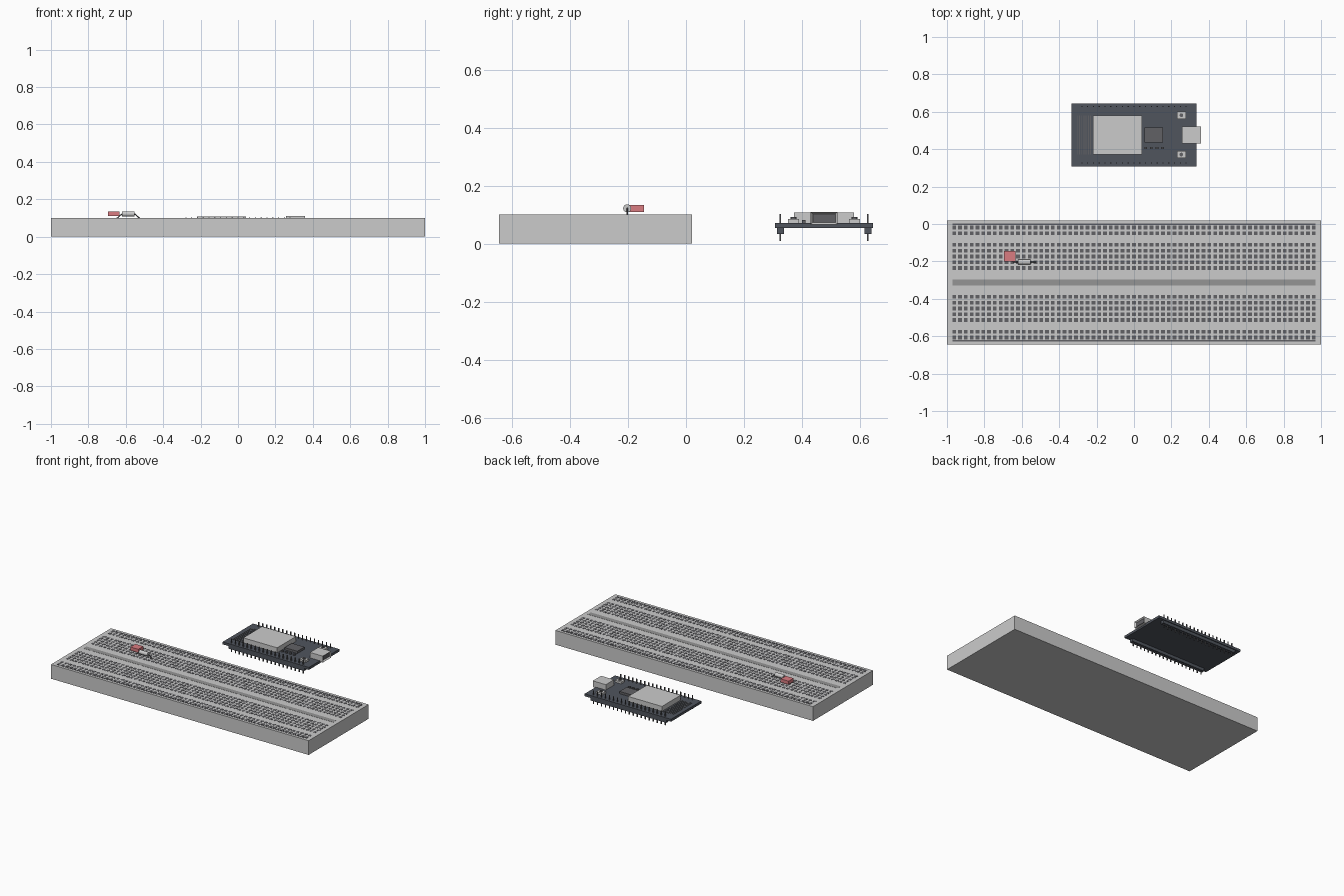
import bpy, bmesh, math
from mathutils import Matrix, Vector

if "Cube" in bpy.data.objects:
    bpy.data.objects.remove(bpy.data.objects["Cube"])


def mat(name, r, g, b):
    m = bpy.data.materials.new(name)
    m.diffuse_color = (r, g, b, 1)
    m.use_nodes = True
    m.node_tree.nodes["Principled BSDF"].inputs["Base Color"].default_value = m.diffuse_color
    return m


DARK = mat("dark_grey", 0.12, 0.12, 0.13)
PCB = mat("circuit_board_black", 0.08, 0.09, 0.11)
RED = mat("clear_red", 0.7, 0.2, 0.22)


def boxes(name, items, material=None):
    """One object from boxes given as (x0, x1, y0, y1, z0, z1)."""
    bm = bmesh.new()
    for x0, x1, y0, y1, z0, z1 in items:
        m = (Matrix.Translation(((x0 + x1) / 2, (y0 + y1) / 2, (z0 + z1) / 2))
             @ Matrix.Diagonal((x1 - x0, y1 - y0, z1 - z0, 1)))
        bmesh.ops.create_cube(bm, size=1, matrix=m)
    return finish(name, bm, material)


def rods(name, items, sides=12, material=None):
    """One object from cylinders given as (start, end, radius)."""
    bm = bmesh.new()
    for a, b, r in items:
        a, b = Vector(a), Vector(b)
        rot = (b - a).to_track_quat('Z', 'Y').to_matrix().to_4x4()
        bmesh.ops.create_cone(bm, cap_ends=True, segments=sides, radius1=r, radius2=r,
                              depth=(b - a).length,
                              matrix=Matrix.Translation((a + b) / 2) @ rot)
    return finish(name, bm, material)


def finish(name, bm, material):
    me = bpy.data.meshes.new(name)
    bm.to_mesh(me)
    bm.free()
    ob = bpy.data.objects.new(name, me)
    bpy.context.collection.objects.link(ob)
    if material:
        me.materials.append(material)
    return ob


# Breadboard body
TOP, MID, P = 0.1, -0.3125, 0.031
boxes("breadboard_body", [(-1, 1, -0.645, 0.02, 0, TOP)])

# Contact holes: five rows and two rail rows on either side of the channel
holes = []
for side in (1, -1):
    for i in (0, 1, 2, 3, 4, 6, 7):
        y = MID + side * (0.077 + P * i)
        for c in range(63):
            x = (c - 31) * P
            holes.append((x - 0.01, x + 0.01, y - 0.01, y + 0.01, TOP - 0.01, TOP + 0.001))
boxes("contact_holes", holes, DARK)

# Centre channel and rail lines
boxes("centre_channel", [(-0.97, 0.97, MID - 0.017, MID + 0.017, TOP - 0.01, TOP + 0.001)],
      mat("mid_grey", 0.3, 0.3, 0.3))
boxes("rail_lines", [(-0.97, 0.97, MID + s * 0.311 - 0.004, MID + s * 0.311 + 0.004,
                      TOP - 0.01, TOP + 0.001) for s in (1, -1)], DARK)

# Resistor with sloping leads
ry, rz = -0.203, 0.122
res = rods("resistor_body", [((-0.62, ry, rz), (-0.553, ry, rz), 0.014)], 16)
leads = rods("resistor_leads", [((-0.62, ry, rz), (-0.648, ry, 0.098), 0.003),
                                ((-0.553, ry, rz), (-0.525, ry, 0.098), 0.003)], 8, DARK)

# Red indicator lying beside the resistor
boxes("red_indicator", [(-0.695, -0.634, -0.2, -0.145, 0.11, 0.134)], RED)

# Controller board
CY, Z = 0.4765, 0.072
boxes("controller_board", [(-0.335, 0.335, 0.308, 0.645, 0.055, Z)], PCB)

# Header strips below and pins through the board
strips, pins = [], []
for s in (1, -1):
    y = CY + s * 0.151
    strips.append((-0.295, 0.295, y - 0.012, y + 0.012, 0.034, 0.055))
    for i in range(19):
        x = (i - 9) * P
        pins.append((x - 0.003, x + 0.003, y - 0.003, y + 0.003, 0.01, 0.103))
boxes("header_strips", strips, PCB)
boxes("header_pins", pins, DARK)

# Radio module shield and antenna traces
boxes("module_shield", [(-0.22, 0.043, CY - 0.104, CY + 0.104, Z - 0.002, 0.107)])
boxes("antenna_traces", [(x, x + 0.005, CY - 0.104, CY + 0.104, Z - 0.002, Z + 0.002)
                         for x in [-0.306 + 0.012 * i for i in range(7)]], DARK)

# Interface chip and small components
boxes("interface_chip", [(0.056, 0.155, CY - 0.04, CY + 0.04, Z - 0.002, 0.088)], DARK)
boxes("small_components", [(x, x + 0.015, 0.4, 0.412, Z - 0.002, 0.081)
                           for x in (0.055, 0.085, 0.115, 0.145)], DARK)

# Push buttons
bases, caps = [], []
for s in (1, -1):
    y = CY + s * 0.105
    bases.append((0.229, 0.277, y - 0.019, y + 0.019, Z - 0.002, 0.086))
    caps.append(((0.253, y, 0.085), (0.253, y, 0.093), 0.01))
boxes("button_bases", bases)
rods("button_caps", caps, 16, DARK)

# Cable socket with its recessed opening
sock = boxes("cable_socket", [(0.257, 0.358, CY - 0.046, CY + 0.046, 0.066, 0.11)])
bm = bmesh.new()
bm.from_mesh(sock.data)
face = max(bm.faces, key=lambda f: f.calc_center_median().x)
bmesh.ops.inset_region(bm, faces=[face], thickness=0.01)
bmesh.ops.translate(bm, verts=face.verts, vec=(-0.01, 0, 0))
face.material_index = 1
sock.data.materials.append(mat("socket_grey", 0.6, 0.6, 0.6))
sock.data.materials.append(DARK)
bm.to_mesh(sock.data)
bm.free()

# Smooth the round parts
for name in ("resistor_body", "resistor_leads", "button_caps"):
    bpy.ops.object.select_all(action='DESELECT')
    ob = bpy.data.objects[name]
    ob.select_set(True)
    bpy.context.view_layer.objects.active = ob
    bpy.ops.object.shade_smooth_by_angle(angle=math.radians(40))
